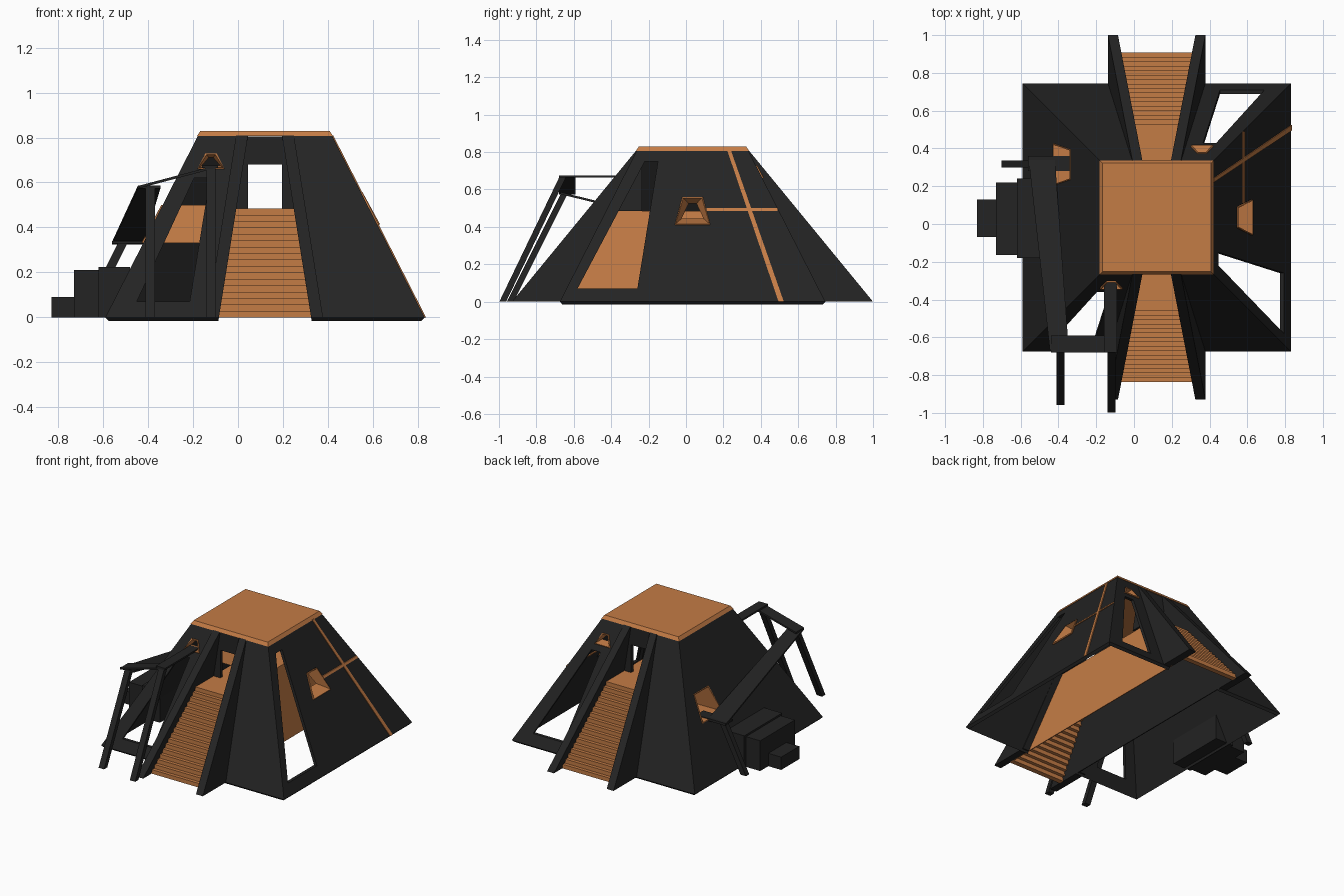
import bpy, bmesh
from mathutils import Vector

cube = bpy.data.objects.get("Cube")
if cube:
    bpy.data.objects.remove(cube)


def material(name, colour):
    mat = bpy.data.materials.new(name)
    mat.use_nodes = True
    mat.diffuse_color = colour
    mat.node_tree.nodes["Principled BSDF"].inputs["Base Color"].default_value = colour
    return mat


charcoal = material("charcoal", (0.017, 0.017, 0.017, 1))
orange = material("warm orange", (0.55, 0.2, 0.06, 1))

CENTRE = Vector((0.12, 0.035, 0))
TOP = 0.81
FLOOR = 0.485
FRONT, RIGHT, BACK, LEFT = range(4)


def world(side, u, d, z):
    """u runs rightwards along a side seen from outside, d runs outwards."""
    x, y = u, -d
    for _ in range(side):
        x, y = -y, x
    return CENTRE + Vector((x, y, z))


def face_d(z):
    return 0.71 - 0.51 * z


def stair_half(z):
    return 0.205 - 0.16 * z


def make_object(name, bm, mat):
    bmesh.ops.recalc_face_normals(bm, faces=bm.faces)
    mesh = bpy.data.meshes.new(name)
    bm.to_mesh(mesh)
    bm.free()
    mesh.materials.append(mat)
    obj = bpy.data.objects.new(name, mesh)
    bpy.context.collection.objects.link(obj)
    return obj


def solids(name, hulls, mat):
    """One object made of convex solids, each given by its corner points."""
    bm = bmesh.new()
    for points in hulls:
        verts = [bm.verts.new(p) for p in points]
        bmesh.ops.convex_hull(bm, input=verts)
    bmesh.ops.dissolve_limit(bm, angle_limit=0.002, verts=bm.verts, edges=bm.edges)
    return make_object(name, bm, mat)


def box(low, high):
    return [(x, y, z) for x in (low[0], high[0])
            for y in (low[1], high[1]) for z in (low[2], high[2])]


def beam(p, q, a, b):
    a, b = Vector(a), Vector(b)
    return [Vector(e) + s * a + t * b for e in (p, q) for s in (-1, 1) for t in (-1, 1)]


def wall_quad(side, low, high, inner, outer):
    """Solid through the sloped wall; low and high are (u0, u1, z)."""
    return [world(side, u, face_d(z) + off, z)
            for u0, u1, z in (low, high) for u in (u0, u1) for off in (-inner, outer)]


# Window outlines: side, low edge, high edge, frame inset, frame depth
windows = {
    "right_window": (RIGHT, (-0.095, 0.095, 0.41), (-0.055, 0.055, 0.56), 0.03, 0.07),
    "left_window": (LEFT, (-0.39, -0.17, 0.33), (-0.36, -0.2, 0.5), 0.0, 0.3),
    "front_window": (FRONT, (-0.30, -0.18, 0.66), (-0.265, -0.215, 0.73), 0.012, 0.05),
    "back_window": (BACK, (-0.30, -0.18, 0.66), (-0.265, -0.215, 0.73), 0.012, 0.05),
}

# Sloped shell
bm = bmesh.new()
b, t = face_d(0), face_d(TOP)
for k in range(4):
    bm.faces.new([bm.verts.new(world(k, *p)) for p in
                  ((-b, b, 0), (b, b, 0), (t, t, TOP), (-t, t, TOP))])
bmesh.ops.remove_doubles(bm, verts=bm.verts, dist=0.0001)
shell = make_object("sloped_walls", bm, charcoal)
thick = shell.modifiers.new("thickness", "SOLIDIFY")
thick.thickness = 0.025
thick.offset = -1

# Openings cut in the shell
cuts = [wall_quad(RIGHT, (-0.615, -0.295, 0.07), (-0.255, -0.185, 0.75), 0.1, 0.1)]
for k in (FRONT, BACK):
    cuts.append(wall_quad(k, (-0.57, -0.335, 0.07), (-0.315, -0.245, 0.62), 0.1, 0.1))
    cuts.append(wall_quad(k, (-stair_half(-0.05), stair_half(-0.05), -0.05),
                          (-stair_half(0.85), stair_half(0.85), 0.85), 0.1, 0.1))
for side, low, high, inset, depth in windows.values():
    cuts.append(wall_quad(side, low, high, 0.1, 0.1))
cutter = solids("opening_cutter", cuts, charcoal)
cutter.hide_render = True
cutter.hide_viewport = True
cutter.display_type = "WIRE"
hole = shell.modifiers.new("openings", "BOOLEAN")
hole.operation = "DIFFERENCE"
hole.solver = "EXACT"
hole.object = cutter

# Funnel window frames
for name, (side, low, high, inset, depth) in windows.items():
    bm = bmesh.new()
    loops = []
    for off, grow in ((0.006, 0), (-depth, inset)):
        corners = ((low[0] + grow, low[2] + grow), (low[1] - grow, low[2] + grow),
                   (high[1] - grow, high[2] - grow), (high[0] + grow, high[2] - grow))
        loops.append([bm.verts.new(world(side, u, face_d(z) + off, z)) for u, z in corners])
    for i in range(4):
        j = (i + 1) % 4
        bm.faces.new((loops[0][i], loops[0][j], loops[1][j], loops[1][i]))
    frame = make_object(name + "_frame", bm, orange)
    frame.modifiers.new("thickness", "SOLIDIFY").thickness = 0.008

# Roof cap
solids("roof_cap", [[world(k, s * r, r, z) for k in range(4) for s in (-1, 1)
                     for r, z in ((0.302, TOP - 0.003), (0.287, 0.83))]], orange)

# Crossed strips on the right wall
solids("wall_strips", [
    wall_quad(RIGHT, (0.46, 0.488, 0.0), (0.185, 0.205, TOP), 0.03, 0.006),
    wall_quad(RIGHT, (0.075, 0.455, 0.485), (0.075, 0.455, 0.5), 0.03, 0.006)], orange)

# Stairs, side walls and doorways, front and back
STEPS = 17
for k, label in ((FRONT, "front"), (BACK, "back")):
    steps = []
    for i in range(STEPS):
        z0, z1 = FLOOR * i / STEPS, FLOOR * (i + 1) / STEPS
        d0 = 0.872 - 0.4 * i / STEPS
        steps.append([world(k, s * stair_half(z), d, z) for s in (-1, 1)
                      for z in (z0, z1) for d in (d0, d0 - 0.035)])
    solids(label + "_stairs", steps, orange)

    rails, door = [], []
    for s in (-1, 1):
        rails.append([world(k, s * (stair_half(z) + w), d, z) for w in (0, 0.053)
                      for d, z in ((0.965, 0), (0.68, 0), (0.28, TOP), (0.3, TOP))])
        rails.append([world(k, s * (stair_half(z) + w), d, z) for w in (0, 0.02)
                      for d, z in ((0.27, FLOOR), (0.48, FLOOR), (0.27, TOP), (0.3, TOP))])
        door.append([world(k, s * u, d, z) for d in (0.27, 0.295)
                     for u, z in ((0.075, FLOOR), (0.13, FLOOR), (0.075, TOP), (0.08, TOP))])
    door.append([world(k, u, d, z) for u in (-0.1, 0.1) for d in (0.27, 0.295)
                 for z in (0.68, TOP - 0.005)])
    solids(label + "_stair_walls", rails, charcoal)
    solids(label + "_doorway", door, charcoal)

# Raised floor and the sides below it
solids("raised_floor", [[world(FRONT, s * stair_half(z), d, z) for s in (-1, 1)
                         for d in (-0.475, 0.475) for z in (FLOOR - 0.02, FLOOR)]], orange)
for s, label, mat in ((1, "left", orange), (-1, "right", charcoal)):
    solids(label + "_floor_side", [[world(FRONT, s * (stair_half(z) + w), d * e, z)
                                    for w in (0, 0.006) for e in (-1, 1)
                                    for d, z in ((0.87, 0), (0.475, FLOOR))]], mat)

# Stepped blocks against the left wall
solids("stepped_blocks", [
    box((-0.83, -0.07, 0), (-0.72, 0.13, 0.09)),
    box((-0.73, -0.165, 0), (-0.61, 0.22, 0.212)),
    box((-0.62, -0.18, 0), (-0.48, 0.24, 0.225))], charcoal)

# Chute wrapping round the corner from the front window to the left window
flat = (0, 0, 0.006)
solids("chute", [
    beam((-0.125, -0.3, 0.67), (-0.125, -0.68, 0.67), (0.035, 0, 0), flat),
    beam((-0.1, -0.635, 0.67), (-0.44, -0.635, 0.58), (0, 0.045, 0), flat),
    [(x, y, z + e) for e in (-0.006, 0.006) for x, y, z in (
        (-0.445, -0.67, 0.58), (-0.345, -0.67, 0.58),
        (-0.56, 0.36, 0.33), (-0.42, 0.36, 0.33))],
    beam((-0.56, 0.32, 0.335), (-0.33, 0.32, 0.335), (0, 0.04, 0), flat)], charcoal)

# Slanted chute legs
wide, deep = (0.021, 0, 0), (0, 0.018, 0)
solids("chute_legs", [
    beam((-0.39, -0.94, 0), (-0.39, -0.65, 0.58), wide, deep),
    beam((-0.12, -0.98, 0), (-0.12, -0.66, 0.665), wide, deep),
    beam((-0.68, 0.318, 0), (-0.51, 0.318, 0.335), wide, deep)], charcoal)
